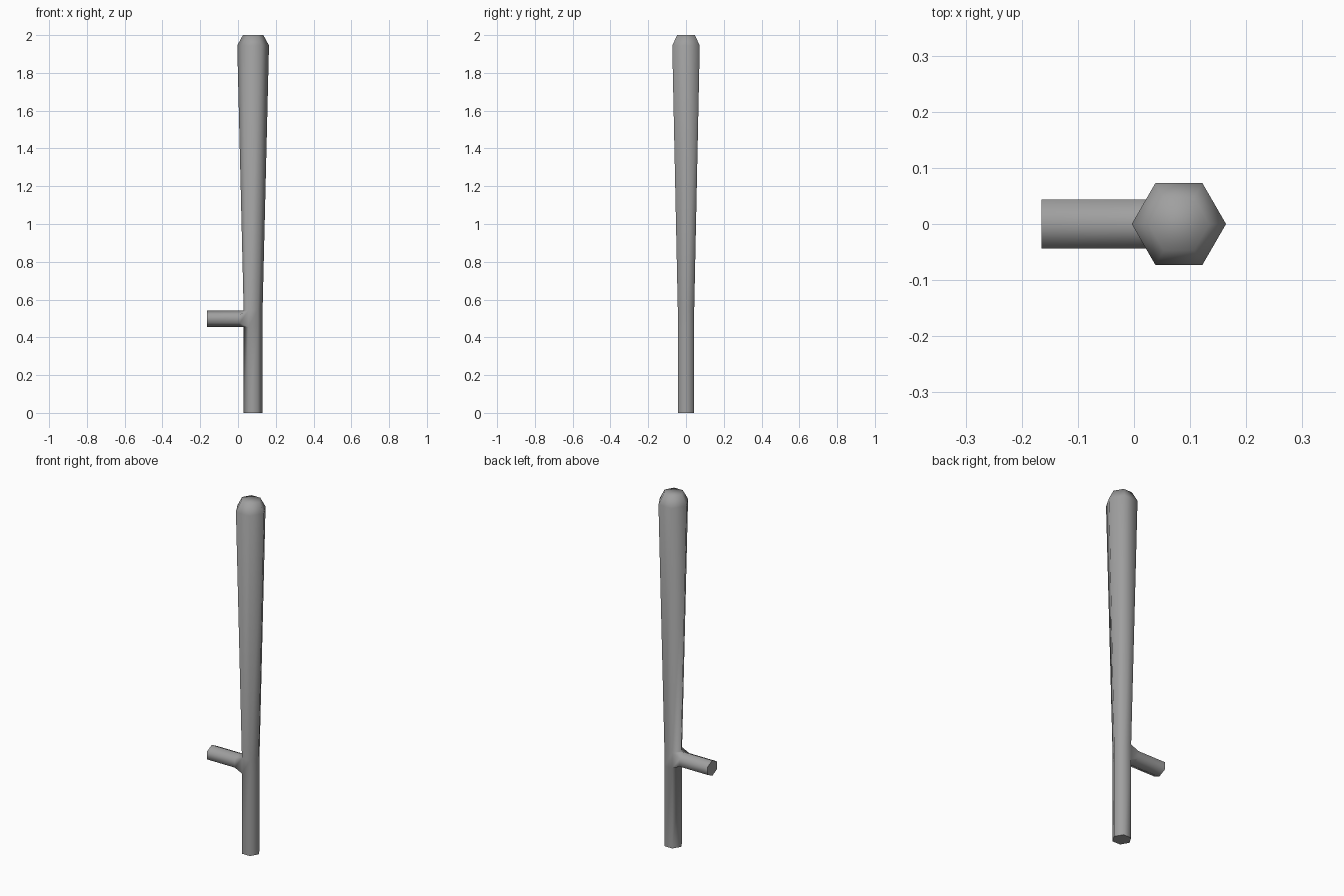
import bpy, bmesh, math

if "Cube" in bpy.data.objects:
    bpy.data.objects.remove(bpy.data.objects["Cube"])

AXIS_X = 0.08                  # shaft centre line
LOW, HIGH = 0.455, 0.542       # height range of the side handle
MID, HALF = (LOW + HIGH) / 2, (HIGH - LOW) / 2

# Dark rubber material
grey = bpy.data.materials.new("mid grey")
grey.use_nodes = True
colour = (0.35, 0.35, 0.35, 1)
grey.diffuse_color = colour
grey.node_tree.nodes["Principled BSDF"].inputs["Base Color"].default_value = colour

bm = bmesh.new()


def bridge(a, b, skip=()):
    """Join two closed rings of vertices with quads."""
    n = len(a)
    for i in range(n):
        if i not in skip:
            j = (i + 1) % n
            bm.faces.new((a[i], a[j], b[j], b[i]))


# Six-sided shaft: straight grip, long taper, chamfered tip
profile = [(0, 0.05), (LOW, 0.05), (HIGH, 0.05), (1.945, 0.084), (2.0, 0.054)]
rings = [[bm.verts.new((AXIS_X + r * math.cos(k * math.pi / 3),
                        r * math.sin(k * math.pi / 3), z)) for k in range(6)]
         for z, r in profile]
for i in range(len(rings) - 1):
    bridge(rings[i], rings[i + 1], skip=(2, 3) if i == 1 else ())
bm.faces.new(rings[0][::-1])
bm.faces.new(rings[-1])

# Side handle grown out of the opening, flaring into the shaft
low, high = rings[1], rings[2]
previous = [high[2], high[3], high[4], low[4], low[3], low[2]]
section = [(0.0433, 0.5), (0, 1), (-0.0433, 0.5),
           (-0.0433, -0.5), (0, -1), (0.0433, -0.5)]
for x in (0.01, -0.165):
    ring = [bm.verts.new((x, y, MID + s * HALF)) for y, s in section]
    bridge(previous, ring)
    previous = ring
bm.faces.new(previous)
bmesh.ops.recalc_face_normals(bm, faces=bm.faces)

mesh = bpy.data.meshes.new("baton")
bm.to_mesh(mesh)
bm.free()
mesh.materials.append(grey)
baton = bpy.data.objects.new("baton", mesh)
bpy.context.collection.objects.link(baton)

# Soft sides, crisp flat ends
bpy.ops.object.select_all(action='DESELECT')
baton.select_set(True)
bpy.context.view_layer.objects.active = baton
bpy.ops.object.shade_smooth_by_angle(angle=math.radians(70))
